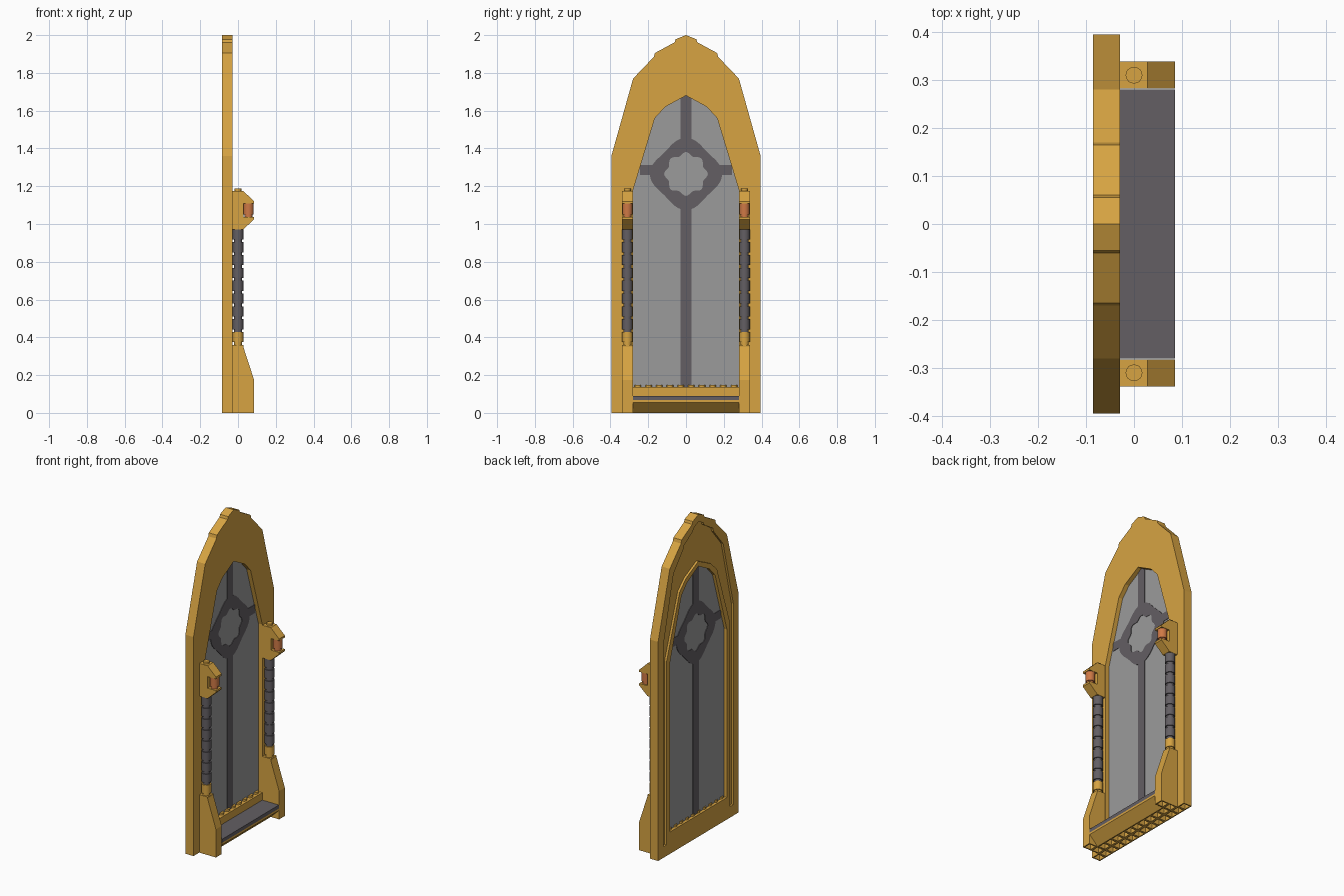
import bpy, bmesh, math

if "Cube" in bpy.data.objects:
    bpy.data.objects.remove(bpy.data.objects["Cube"])

P = 0.0565          # stud pitch
H = 0.068           # brick height
XB, XF = -0.085, -0.029   # back and front of the arch frame


def material(name, rgb):
    m = bpy.data.materials.new(name)
    m.diffuse_color = (*rgb, 1)
    m.use_nodes = True
    m.node_tree.nodes["Principled BSDF"].inputs["Base Color"].default_value = m.diffuse_color
    return m


GOLD = material("gold", (0.68, 0.37, 0.055))
DARK = material("dark_grey", (0.125, 0.114, 0.125))
GLASS = material("light_grey", (0.33, 0.33, 0.33))
COPPER = material("copper", (0.62, 0.19, 0.06))


def finish(name, bm, mat, smooth=False):
    bmesh.ops.recalc_face_normals(bm, faces=bm.faces[:])
    me = bpy.data.meshes.new(name)
    bm.to_mesh(me)
    bm.free()
    ob = bpy.data.objects.new(name, me)
    bpy.context.collection.objects.link(ob)
    me.materials.append(mat)
    if smooth:
        bpy.ops.object.select_all(action='DESELECT')
        bpy.context.view_layer.objects.active = ob
        ob.select_set(True)
        bpy.ops.object.shade_smooth_by_angle(angle=math.radians(35))
    return ob


def add_prism(bm, pts, axis, lo, hi):
    """Extrude a profile: axis x takes (y, z) points, axis y takes (x, z) points."""
    def co(p, t):
        return (t, p[0], p[1]) if axis == 'x' else (p[0], t, p[1])
    f = bm.faces.new([bm.verts.new(co(p, lo)) for p in pts])
    new = bmesh.ops.extrude_face_region(bm, geom=[f])['geom']
    d = (hi - lo, 0, 0) if axis == 'x' else (0, hi - lo, 0)
    bmesh.ops.translate(bm, verts=[v for v in new if isinstance(v, bmesh.types.BMVert)], vec=d)


def prism(name, pts, axis, lo, hi, mat):
    bm = bmesh.new()
    add_prism(bm, pts, axis, lo, hi)
    return finish(name, bm, mat)


def rect(a0, a1, z0, z1):
    return [(a0, z0), (a1, z0), (a1, z1), (a0, z1)]


def cylinders(name, items, mat, seg=16):
    """items: (x, y, z0, z1, radius)"""
    bm = bmesh.new()
    for x, y, z0, z1, r in items:
        res = bmesh.ops.create_cone(bm, cap_ends=True, segments=seg, radius1=r, radius2=r, depth=z1 - z0)
        bmesh.ops.translate(bm, verts=res['verts'], vec=(x, y, (z0 + z1) / 2))
    return finish(name, bm, mat, True)


def mirrored(half):
    """Half arch from bottom to apex, mirrored over y = 0."""
    return half + [(-y, z) for y, z in reversed(half) if y > 0]


def hollow(ob, cells):
    """Cut open cells into the underside; cells are (x, y) centres."""
    bm = bmesh.new()
    for x, y in cells:
        add_prism(bm, rect(x - 0.021, x + 0.021, -0.03, 0.048), 'y', y - 0.021, y + 0.021)
    cut = finish("cutter", bm, GOLD)
    cut.hide_render = True
    mod = ob.modifiers.new("hollow", 'BOOLEAN')
    mod.operation, mod.object, mod.solver = 'DIFFERENCE', cut, 'EXACT'
    bpy.context.view_layer.objects.active = ob
    bpy.ops.object.modifier_apply(modifier=mod.name)
    bpy.data.objects.remove(cut)


# Arch frame: front body plus raised rims on the back
outer = mirrored([(0.395, H), (0.395, 1.36), (0.28, 1.77), (0.17, 1.885), (0.165, 1.905),
                  (0.06, 1.962), (0.055, 1.978), (0, 2.0)])
inner = mirrored([(0.28, H), (0.28, 1.18), (0.165, 1.56), (0.11, 1.62), (0, 1.68)])


def shifted(pts, s, dz):
    return [(y * s, z + (dz if z > 0.2 else 0)) for y, z in pts]


prism("arch_frame", outer + inner[::-1], 'x', XB + 0.014, XF, GOLD)
prism("back_outer_rim", outer + shifted(outer, 0.87, -0.045)[::-1], 'x', XB, XB + 0.014, GOLD)
prism("back_inner_rim", shifted(inner, 1.11, 0.03) + inner[::-1], 'x', XB, XB + 0.014, GOLD)

# Window pane
GX0, GX1 = -0.066, -0.056
prism("window_pane", [(y * 1.02, z + 0.01) for y, z in inner], 'x', GX0, GX1, GLASS)

# Window tracery: bars and a scalloped ring on both faces of the pane
for side, x0, x1 in (("front", GX1, GX1 + 0.003), ("back", GX0 - 0.003, GX0)):
    bm = bmesh.new()
    for r in (rect(-0.029, 0.029, 0.13, 1.10), rect(-0.029, 0.029, 1.43, 1.68),
              rect(-0.243, -0.16, 1.26, 1.312), rect(0.16, 0.243, 1.26, 1.312)):
        add_prism(bm, r, 'x', x0, x1)
    N = 64
    rings = []
    for x in (x0, x1):
        for k in (0, 1):
            ring = []
            for i in range(N):
                a = 2 * math.pi * i / N
                r = 0.176 + 0.015 * math.cos(4 * a) if k else 0.107 + 0.009 * math.cos(8 * a)
                ring.append(bm.verts.new((x, r * math.cos(a), 1.265 + r * math.sin(a))))
            rings.append(ring)
    for a, b in ((0, 1), (1, 3), (3, 2), (2, 0)):
        for i in range(N):
            j = (i + 1) % N
            bm.faces.new((rings[a][i], rings[a][j], rings[b][j], rings[b][i]))
    finish("window_tracery_" + side, bm, DARK)

# Sill: hollow base course, upper course with studs
base = prism("base_course", rect(-0.395, 0.395, 0, H), 'x', XB, XF, GOLD)
hollow(base, [((XB + XF) / 2, (i - 6.5) * P) for i in range(14)])
prism("sill_course", rect(-0.28, 0.28, H, 2 * H), 'x', XB, XF, GOLD)
cylinders("sill_studs", [((XB + XF) / 2, (i - 4.5) * P, 2 * H, 2 * H + 0.012, 0.0175)
                         for i in range(10)], GOLD)

# Front step: undercut block with a dark tread
step = prism("front_step", [(XF, 0), (0.028, 0), (0.085, 0.055), (0.085, H), (XF, H)],
             'y', -0.28, 0.28, GOLD)
hollow(step, [(0, (i - 4.5) * P) for i in range(10)])
prism("step_tread", rect(XF, 0.085, H, 0.09), 'y', -0.28, 0.28, DARK)

# Side pillars
for side, s in (("left", -1), ("right", 1)):
    yc = s * 0.31
    lo, hi = yc - 0.0282, yc + 0.0282
    foot = prism("pillar_foot_" + side, [(XF, 0), (0.085, 0), (0.085, 0.175), (0.028, 0.35),
                                         (0.028, 0.36), (XF, 0.36)], 'y', lo, hi, GOLD)
    hollow(foot, [(0, yc), (P, yc)])

    def drums(z, n):
        out = []
        for i in range(n):
            b = z + i * H
            out += [(0, yc, b, b + 0.014, 0.022), (0, yc, b + 0.014, b + H, 0.028)]
        return out
    cylinders("pillar_collar_" + side, drums(0.36, 1), GOLD)
    cylinders("pillar_shaft_" + side, drums(0.36 + H, 8), DARK)
    # Lamp bracket with copper lamp
    prism("lamp_bracket_" + side, [(XF, 0.972), (0.028, 0.972), (0.085, 1.024), (0.085, 1.036),
                                   (0.028, 1.036), (0.028, 1.108), (0.085, 1.108), (0.085, 1.12),
                                   (0.028, 1.175), (XF, 1.175)], 'y', lo, hi, GOLD)
    cylinders("bracket_stud_" + side, [(0, yc, 1.175, 1.187, 0.0175)], GOLD)
    cylinders("lamp_" + side, [(0.056, yc, 1.036, 1.05, 0.021), (0.056, yc, 1.05, 1.108, 0.027)], COPPER)
